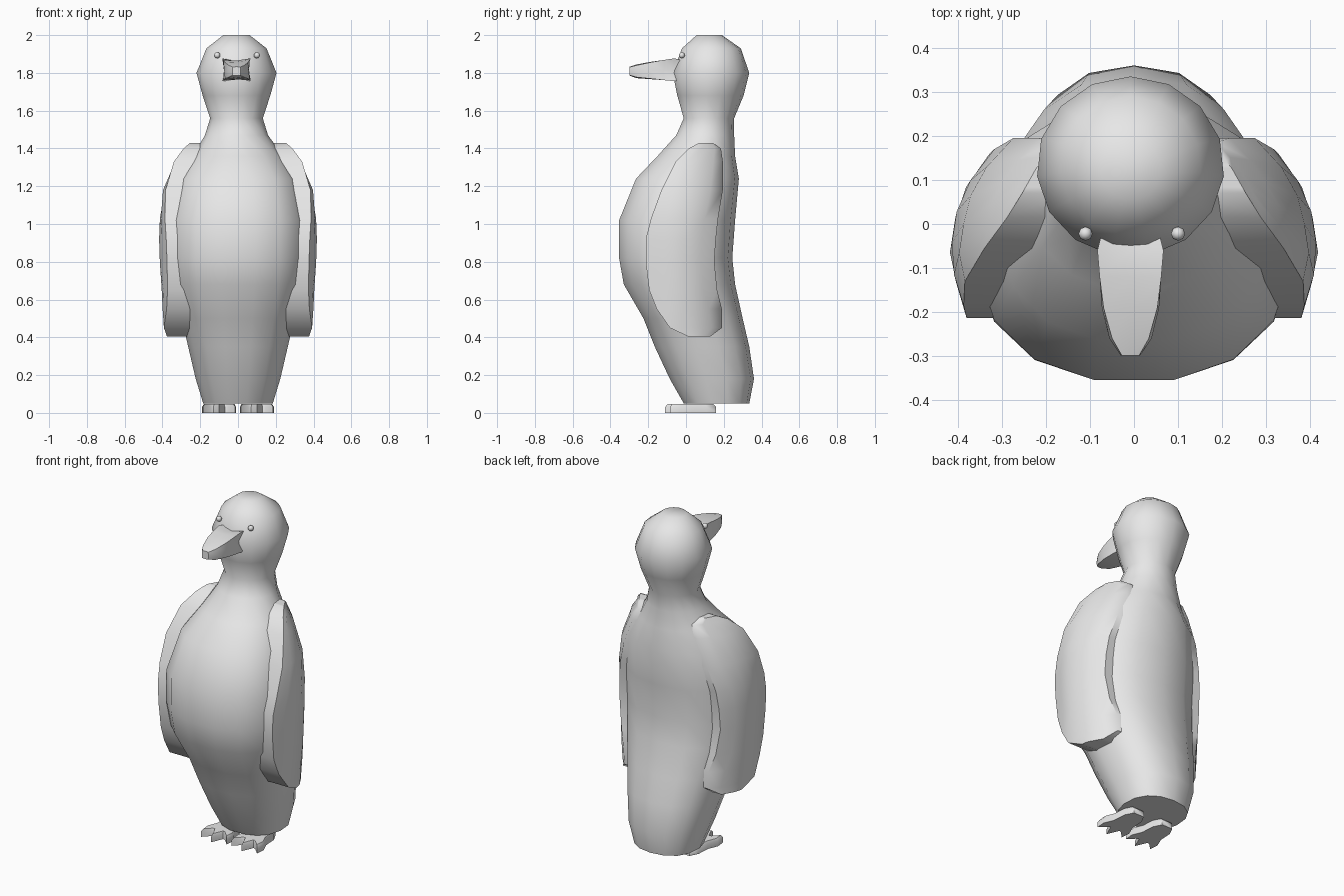
import bpy, bmesh, math

if "Cube" in bpy.data.objects:
    bpy.data.objects.remove(bpy.data.objects["Cube"], do_unlink=True)

grey = bpy.data.materials.new("plain grey")
grey.use_nodes = True
grey.diffuse_color = (0.8, 0.8, 0.8, 1)
grey.node_tree.nodes["Principled BSDF"].inputs["Base Color"].default_value = (0.8, 0.8, 0.8, 1)


def finish(bm, name, angle=50):
    """Turn a bmesh into a smooth-shaded object with sharp hard edges."""
    bmesh.ops.recalc_face_normals(bm, faces=bm.faces)
    mesh = bpy.data.meshes.new(name)
    bm.to_mesh(mesh)
    bm.free()
    mesh.materials.append(grey)
    ob = bpy.data.objects.new(name, mesh)
    bpy.context.collection.objects.link(ob)
    bpy.ops.object.select_all(action='DESELECT')
    ob.select_set(True)
    bpy.context.view_layer.objects.active = ob
    bpy.ops.object.shade_smooth_by_angle(angle=math.radians(angle))
    return ob


def loft(rings):
    """Skin a list of equal-length point rings and cap both ends."""
    bm = bmesh.new()
    loops = [[bm.verts.new(p) for p in ring] for ring in rings]
    n = len(loops[0])
    for a, b in zip(loops, loops[1:]):
        for i in range(n):
            j = (i + 1) % n
            bm.faces.new((a[i], a[j], b[j], b[i]))
    bm.faces.new(loops[0])
    bm.faces.new(loops[-1])
    return bm


def interp(table, v):
    """Piecewise linear lookup in ascending (key, value) pairs."""
    if v <= table[0][0]:
        return table[0][1]
    for (a, fa), (b, fb) in zip(table, table[1:]):
        if v <= b:
            return fa + (fb - fa) * (v - a) / (b - a)
    return table[-1][1]


def signed_pow(v, p):
    return math.copysign(abs(v) ** p, v)


# Body, neck and head: height, half width, front y, back y
PROFILE = [
    (0.05, 0.185, -0.015, 0.335), (0.18, 0.225, -0.09, 0.36),
    (0.35, 0.265, -0.17, 0.335), (0.5, 0.30, -0.23, 0.30),
    (0.68, 0.345, -0.335, 0.26), (0.82, 0.36, -0.36, 0.245),
    (1.02, 0.36, -0.36, 0.26), (1.24, 0.31, -0.27, 0.28),
    (1.36, 0.24, -0.155, 0.26), (1.47, 0.168, -0.055, 0.255),
    (1.56, 0.14, -0.015, 0.255), (1.68, 0.18, -0.05, 0.305),
    (1.80, 0.213, -0.075, 0.335), (1.93, 0.16, -0.025, 0.29),
    (2.0, 0.07, 0.055, 0.19),
]
SIDES = 15
rings = []
for z, hw, front, back in PROFILE:
    power = 0.88 if z < 1.3 else 1
    cx = 0 if z < 1.4 else -0.008
    mid, depth = (front + back) / 2, (back - front) / 2
    rings.append([(cx + hw * signed_pow(math.sin(a), power),
                   mid + depth * signed_pow(math.cos(a), power), z)
                  for a in (2 * math.pi * i / SIDES for i in range(SIDES))])
finish(loft(rings), "body_and_head")

# Wings: outline rows (height, front y, back y) over a bulging outer surface
WING = [
    (0.405, 0.01, 0.13), (0.45, -0.085, 0.19), (0.55, -0.155, 0.19),
    (0.65, -0.195, 0.165), (0.80, -0.213, 0.15), (0.92, -0.213, 0.158),
    (1.03, -0.185, 0.17), (1.18, -0.13, 0.195), (1.33, -0.055, 0.195),
    (1.40, 0.015, 0.185), (1.43, 0.07, 0.14),
]
REACH = [(0.4, 0.39), (0.7, 0.412), (1.0, 0.423), (1.25, 0.39), (1.43, 0.285)]
DROP = [(-0.21, 0.04), (-0.08, 0), (0.05, 0.02), (0.13, 0.065), (0.2, 0.13)]
for side, label in ((1, "left"), (-1, "right")):
    bm = bmesh.new()
    grid = []
    for z, front, back in WING:
        row = []
        for i in range(6):
            y = front + (back - front) * i / 5
            x = interp(REACH, z) - interp(DROP, y)
            row.append(bm.verts.new((side * x, y, z)))
        grid.append(row)
    for a, b in zip(grid, grid[1:]):
        for i in range(5):
            bm.faces.new((a[i], a[i + 1], b[i + 1], b[i]))
    rim = [e for e in bm.edges if e.is_boundary]
    new = bmesh.ops.extrude_edge_only(bm, edges=rim)["geom"]
    for v in new:
        if isinstance(v, bmesh.types.BMVert):
            v.co.x = side * 0.15
    bmesh.ops.holes_fill(bm, edges=[e for e in bm.edges if e.is_boundary])
    finish(bm, label + "_wing")

# Beak: four-cornered and pinched at the base, rounder toward the tip
BEAK = [  # y, half width, bottom z, top z, pinch of the side midpoints
    (0.0, 0.06, 1.77, 1.86, 0.75), (-0.06, 0.075, 1.756, 1.877, 0.72),
    (-0.12, 0.07, 1.762, 1.868, 0.95), (-0.19, 0.065, 1.767, 1.858, 1.15),
    (-0.26, 0.048, 1.772, 1.845, 1.25), (-0.298, 0.022, 1.785, 1.833, 1.2),
]
rings = []
for y, hw, low, high, pinch in BEAK:
    mid, half = (low + high) / 2, (high - low) / 2
    k = min(1, 1.08 / pinch) if pinch > 1 else 1
    ring = []
    for i in range(8):
        a = math.pi / 4 * i
        r = k * math.sqrt(2) if i % 2 else min(pinch, 1)
        ring.append((-0.008 + hw * min(r, 1.5) * math.cos(a), y,
                     mid + half * min(r, 1.5) * math.sin(a)))
    rings.append(ring)
finish(loft(rings), "beak")

# Eyes: small beads on the face
for side, label in ((1, "left"), (-1, "right")):
    bm = bmesh.new()
    bmesh.ops.create_uvsphere(bm, u_segments=8, v_segments=6, radius=0.016)
    for v in bm.verts:
        v.co.x += side * 0.105 - 0.005
        v.co.y += -0.022
        v.co.z += 1.893
    finish(bm, label + "_eye")

# Feet: flat pads with three pointed toes
FOOT = [
    (-0.035, 0.16), (0.035, 0.16), (0.06, 0.11), (0.065, 0.03), (0.09, -0.03),
    (0.085, -0.085), (0.045, -0.045), (0.03, -0.04), (0, -0.11),
    (-0.03, -0.04), (-0.045, -0.045), (-0.085, -0.085), (-0.09, -0.03),
    (-0.065, 0.03), (-0.06, 0.11),
]
for side, label in ((1, "left"), (-1, "right")):
    layers = [[(side * 0.1 + x * s, 0.02 + (y - 0.02) * s, z) for x, y in FOOT]
              for z, s in ((0, 1), (0.032, 1), (0.046, 0.9))]
    finish(loft(layers), label + "_foot")
